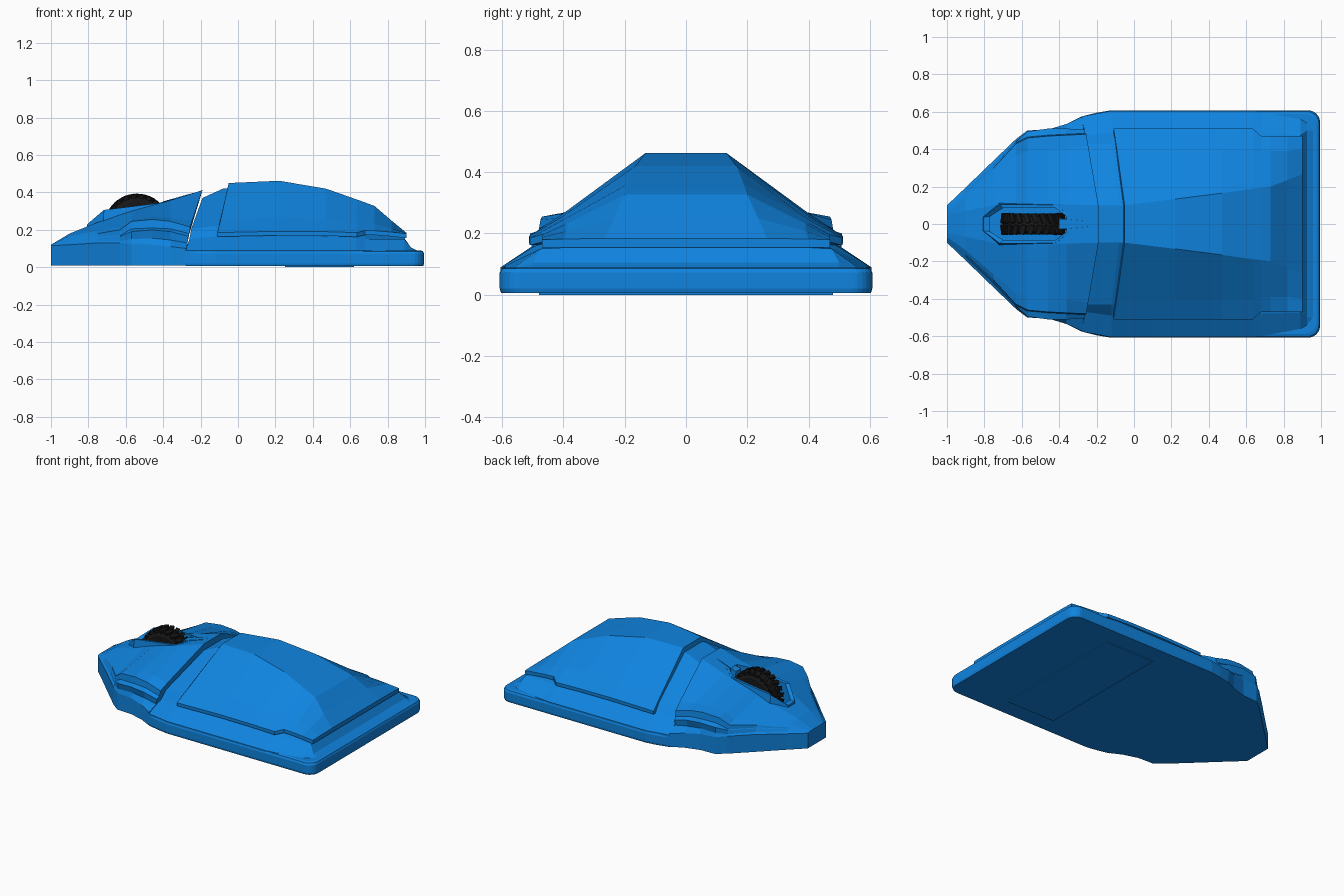
import bpy, bmesh, math
from mathutils import Matrix, Vector

if "Cube" in bpy.data.objects:
    bpy.data.objects.remove(bpy.data.objects["Cube"])


def material(name, rgb):
    m = bpy.data.materials.new(name)
    m.diffuse_color = (*rgb, 1)
    m.use_nodes = True
    m.node_tree.nodes["Principled BSDF"].inputs["Base Color"].default_value = m.diffuse_color
    return m


BLUE = material("blue_plastic", (0.005, 0.23, 0.74))
BLACK = material("black_rubber", (0.008, 0.008, 0.008))


def finish(name, bm, mat):
    bmesh.ops.remove_doubles(bm, verts=bm.verts, dist=1e-5)
    bmesh.ops.recalc_face_normals(bm, faces=bm.faces)
    me = bpy.data.meshes.new(name)
    bm.to_mesh(me)
    bm.free()
    ob = bpy.data.objects.new(name, me)
    bpy.context.collection.objects.link(ob)
    me.materials.append(mat)
    return ob


def skin(name, rows, mat, loop=False):
    """Bridge closed sections; cap the ends unless the rows loop."""
    bm = bmesh.new()
    vs = [[bm.verts.new(p) for p in r] for r in rows]
    n = len(rows[0])
    for i in range(len(vs) if loop else len(vs) - 1):
        a, b = vs[i], vs[(i + 1) % len(vs)]
        for j in range(n):
            k = (j + 1) % n
            bm.faces.new((a[j], a[k], b[k], b[j]))
    if not loop:
        bm.faces.new(vs[0])
        bm.faces.new(vs[-1][::-1])
    return finish(name, bm, mat)


def mirrored(half):
    """Half section, listed from the ridge outward and down, made whole."""
    return [(x, -y, z) for x, y, z in reversed(half)] + list(half)


def at(x, *yz):
    return mirrored([(x, y, z) for y, z in yz])


def prism(name, outline, z0, z1, mat):
    return skin(name, [[(x, y, z0) for x, y in outline], [(x, y, z1) for x, y in outline]], mat)


# Front cover: ridge, fender edge, lip, tuck, step, step foot, wall top, wall foot
hood = skin("front_cover", [
    at(-1.0, (.05, .12), (.07, .12), (.075, .12), (.08, .119), (.085, .118), (.09, .117), (.1, .115), (.1, .01)),
    at(-.90, (.07, .18), (.14, .165), (.16, .15), (.165, .145), (.17, .14), (.18, .13), (.195, .12), (.195, .01)),
    at(-.75, (.10, .24), (.27, .195), (.30, .18), (.305, .165), (.31, .16), (.32, .14), (.34, .13), (.34, .01)),
    at(-.63, (.11, .28), (.37, .215), (.43, .20), (.435, .17), (.44, .165), (.445, .14), (.455, .13), (.455, .01)),
    at(-.57, (.11, .30), (.39, .255), (.46, .245), (.465, .205), (.495, .19), (.49, .15), (.50, .125), (.50, .01)),
    at(-.46, (.11, .33), (.40, .268), (.47, .255), (.475, .21), (.51, .20), (.495, .155), (.505, .12), (.505, .01)),
    at(-.36, (.105, .358), (.405, .265), (.475, .245), (.48, .205), (.51, .19), (.50, .145), (.535, .11), (.535, .01)),
    mirrored([(-.19, .10, .412), (-.245, .42, .25), (-.255, .48, .215), (-.26, .485, .18), (-.265, .505, .165),
              (-.27, .505, .13), (-.275, .575, .10), (-.28, .575, .01)]),
], BLUE)

# Wheel well cut into the front cover
well = [(-.77, -.04), (-.70, -.085), (-.42, -.085), (-.36, -.04),
        (-.36, .04), (-.42, .085), (-.70, .085), (-.77, .04)]
cutter = prism("well_cutter", well, .1, .6, BLUE)
cutter.hide_render = True
mod = hood.modifiers.new("well", 'BOOLEAN')
mod.operation = 'DIFFERENCE'
mod.solver = 'EXACT'
mod.object = cutter
bpy.context.view_layer.objects.active = hood
bpy.ops.object.modifier_apply(modifier="well")
bpy.data.objects.remove(cutter)

# Raised frame around the wheel well
frame = []
outer = [(-.81, -.04), (-.72, -.112), (-.42, -.11), (-.34, -.05),
         (-.34, .05), (-.42, .11), (-.72, .112), (-.81, .04)]
tops = [.23, .306, .343, .364, .364, .343, .306, .23]
for (xo, yo), (xi, yi), z in zip(outer, well, tops):
    frame.append([(xo, yo, z - .06), (xo * .985 - .008, yo * .93, z), (xi, yi, z), (xi, yi, z - .1)])
skin("wheel_frame", frame, BLUE, loop=True)

# Rear base slab with rounded back corners
half = [(-.28, .575), (-.20, .595), (-.12, .608), (.64, .608)]
half += [(.93 + .065 * math.sin(a), .543 + .065 * math.cos(a))
         for a in [math.radians(15 * i) for i in range(7)]]
outline = half + [(x, -y) for x, y in reversed(half)]
slab = []
for z, inset in ((.006, .004), (.02, 0), (.072, 0), (.085, .006), (.09, .02)):
    slab.append([(x if x < .6 else x - inset, y - math.copysign(inset, y), z) for x, y in outline])
skin("rear_base", slab, BLUE)

# Thin raised pad under the base
prism("underside_pad", [(.25, -.48), (.62, -.48), (.62, .48), (.25, .48)], 0, .01, BLUE)

# Rear deck: sloping ledge below the palm shell, and the neck at the seam
skin("rear_deck", [
    mirrored([(-.19, .10, .37), (-.25, .43, .205), (-.26, .47, .15), (-.28, .575, .09), (-.28, .575, .03)]),
    mirrored([(-.08, .10, .42), (-.12, .43, .22), (-.12, .49, .165), (-.12, .605, .09), (-.12, .605, .03)]),
    at(.10, (.10, .42), (.42, .22), (.50, .16), (.605, .09), (.605, .03)),
    at(.63, (.15, .32), (.40, .20), (.50, .155), (.605, .09), (.605, .03)),
    at(.68, (.15, .30), (.39, .20), (.48, .15), (.60, .09), (.60, .03)),
    at(.89, (.20, .155), (.38, .155), (.475, .15), (.56, .09), (.56, .03)),
    at(.925, (.20, .105), (.38, .105), (.50, .105), (.54, .09), (.54, .03)),
    at(.96, (.20, .088), (.38, .088), (.50, .088), (.52, .085), (.52, .03)),
], BLUE)

# Palm shell: ridge, shoulder, edge, lip
skin("palm_shell", [
    mirrored([(-.05, .10, .45), (-.092, .40, .256), (-.11, .51, .185), (-.11, .51, .163)]),
    at(.22, (.133, .462), (.40, .266), (.512, .192), (.512, .17)),
    at(.47, (.165, .42), (.40, .258), (.512, .19), (.512, .168)),
    at(.635, (.188, .362), (.40, .245), (.51, .185), (.51, .162)),
    at(.68, (.193, .346), (.395, .238), (.47, .197), (.47, .172)),
    at(.73, (.20, .327), (.39, .232), (.47, .195), (.47, .172)),
    at(.82, (.235, .25), (.39, .208), (.47, .188), (.47, .165)),
    at(.90, (.265, .184), (.40, .182), (.47, .18), (.47, .155)),
], BLUE)

# Scroll wheel tyre with rounded shoulders
CX, CZ, R = -.54, .218, .163
profile = [(-.055, .09), (-.055, R - .03), (-.04, R - .005), (0, R), (.04, R - .005), (.055, R - .03), (.055, .09)]
ring = []
for i in range(32):
    a = math.tau * i / 32
    ring.append([(CX + r * math.cos(a), y, CZ + r * math.sin(a)) for y, r in profile])
skin("scroll_wheel", ring, BLACK, loop=True)

# Tread blocks: angled pairs, staggered left and right
bm = bmesh.new()
for i in range(24):
    for s in (-1, 1):
        a = math.tau * (i + .25 * s) / 24
        m = (Matrix.Translation((CX, 0, CZ)) @ Matrix.Rotation(a, 4, 'Y')
             @ Matrix.Translation((0, s * .03, R)) @ Matrix.Rotation(s * .35, 4, 'Z')
             @ Matrix.Rotation(-s * .12, 4, 'X') @ Matrix.Diagonal((.026, .05, .018, 1)))
        bmesh.ops.create_cube(bm, size=1, matrix=m)
finish("wheel_tread", bm, BLACK)

# Axle hub and the tapered tail behind the wheel
bm = bmesh.new()
bmesh.ops.create_cone(bm, cap_ends=True, segments=16, radius1=.095, radius2=.095, depth=.1,
                      matrix=Matrix.Translation((CX, 0, CZ)) @ Matrix.Rotation(math.pi / 2, 4, 'X'))
finish("wheel_hub", bm, BLACK)
skin("wheel_tail", [
    at(-.40, (.028, .352), (.032, .30)),
    at(-.35, (.024, .366), (.028, .30)),
    at(-.24, (.014, .397), (.016, .33)),
], BLUE)
